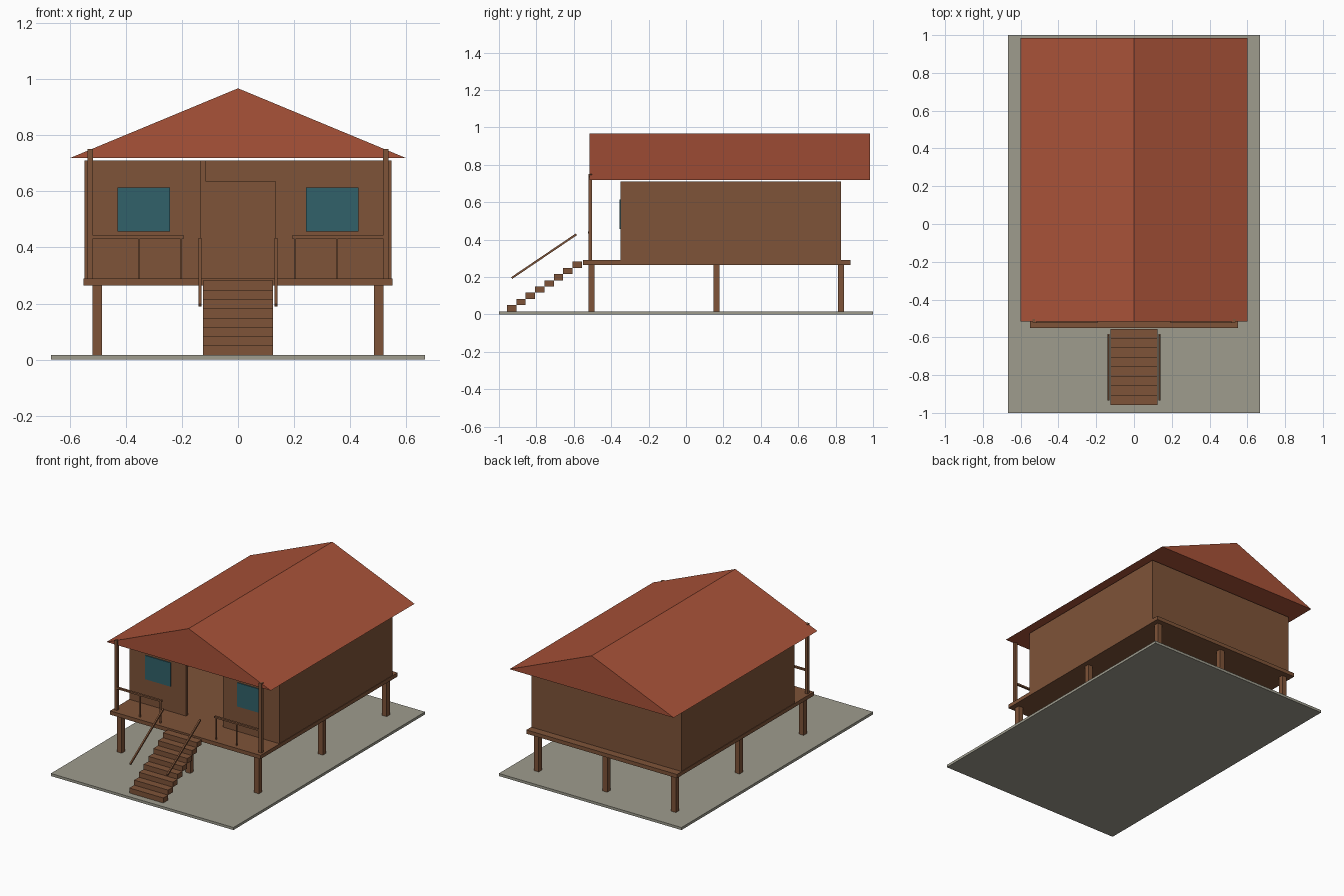
import bpy, bmesh, math
from mathutils import Vector

if "Cube" in bpy.data.objects:
    bpy.data.objects.remove(bpy.data.objects["Cube"])


def material(name, color):
    m = bpy.data.materials.new(name)
    m.diffuse_color = (*color, 1)
    m.use_nodes = True
    m.node_tree.nodes["Principled BSDF"].inputs["Base Color"].default_value = m.diffuse_color
    return m


WOOD = material("brown wood", (0.209, 0.087, 0.040))
ROOF = material("red roof", (0.392, 0.084, 0.040))
SLAB = material("grey ground", (0.342, 0.332, 0.270))
GLASS = material("teal glass", (0.031, 0.119, 0.144))


def finish(name, bm, mat):
    bmesh.ops.recalc_face_normals(bm, faces=bm.faces)
    me = bpy.data.meshes.new(name)
    bm.to_mesh(me)
    bm.free()
    me.materials.append(mat)
    ob = bpy.data.objects.new(name, me)
    bpy.context.collection.objects.link(ob)
    return ob


def box(name, x, y, z, mat=WOOD):
    """Box from (min, max) ranges on each axis."""
    bm = bmesh.new()
    bmesh.ops.create_cube(bm, size=1)
    for v in bm.verts:
        v.co = [lo + (c + 0.5) * (hi - lo) for c, (lo, hi) in zip(v.co, (x, y, z))]
    return finish(name, bm, mat)


def prism(name, profile, axis, lo, hi, mat=WOOD):
    """Extrude a 2D profile along x (profile in y, z) or y (profile in x, z)."""
    bm = bmesh.new()
    if axis == "x":
        pts = [(lo, a, b) for a, b in profile]
        step = Vector((hi - lo, 0, 0))
    else:
        pts = [(a, lo, b) for a, b in profile]
        step = Vector((0, hi - lo, 0))
    face = bm.faces.new([bm.verts.new(p) for p in pts])
    ext = bmesh.ops.extrude_face_region(bm, geom=[face], use_keep_orig=True)
    bmesh.ops.translate(bm, vec=step,
                        verts=[g for g in ext["geom"] if isinstance(g, bmesh.types.BMVert)])
    return finish(name, bm, mat)


def span(s, a, b):
    """Range a..b mirrored to side s."""
    return tuple(sorted((s * a, s * b)))


# Ground slab and raised deck
box("ground_slab", (-0.667, 0.667), (-1, 1), (0, 0.017), SLAB)
box("deck", (-0.55, 0.55), (-0.55, 0.88), (0.265, 0.29))

# Stilts in a three by three grid
for x in (-0.501, 0, 0.501):
    for y in (-0.505, 0.163, 0.829):
        box("stilt", (x - 0.017, x + 0.017), (y - 0.017, y + 0.017), (0.017, 0.265))

# Hollow house walls with an open doorway
T = 0.02
box("back_wall", (-0.547, 0.547), (0.83 - T, 0.83), (0.265, 0.71))
for s in (-1, 1):
    box("side_wall", span(s, 0.547 - T, 0.547), (-0.35, 0.83), (0.265, 0.71))
    box("front_wall", span(s, 0.134, 0.547), (-0.35, -0.35 + T), (0.27, 0.71))
    box("window", span(s, 0.243, 0.429), (-0.356, -0.348), (0.457, 0.614), GLASS)
box("door_lintel", (-0.115, 0.134), (-0.35, -0.35 + T), (0.635, 0.71))

# Gable roof
prism("roof", [(-0.6, 0.718), (0.6, 0.718), (0, 0.967)], "y", -0.515, 0.985, ROOF)

# Porch posts and railings
for s in (-1, 1):
    box("porch_post", span(s, 0.517, 0.537), (-0.522, -0.502), (0.29, 0.75))
    box("porch_rail", span(s, 0.193, 0.52), (-0.524, -0.510), (0.432, 0.443))
    for x in (0.203, 0.353):
        box("baluster", span(s, x - 0.004, x + 0.004), (-0.521, -0.513), (0.29, 0.432))

# Stair treads
for k in range(8):
    y, z = -0.957 + 0.05 * k, 0.017 + 0.0331 * k
    box("stair_tread", (-0.124, 0.124), (y, y + 0.05), (z, z + 0.0331))

# Sloping handrails
for s in (-1, 1):
    lo, hi = span(s, 0.13, 0.14)
    prism("handrail", [(-0.935, 0.199), (-0.929, 0.190), (-0.583, 0.424), (-0.589, 0.433)],
          "x", lo, hi)
